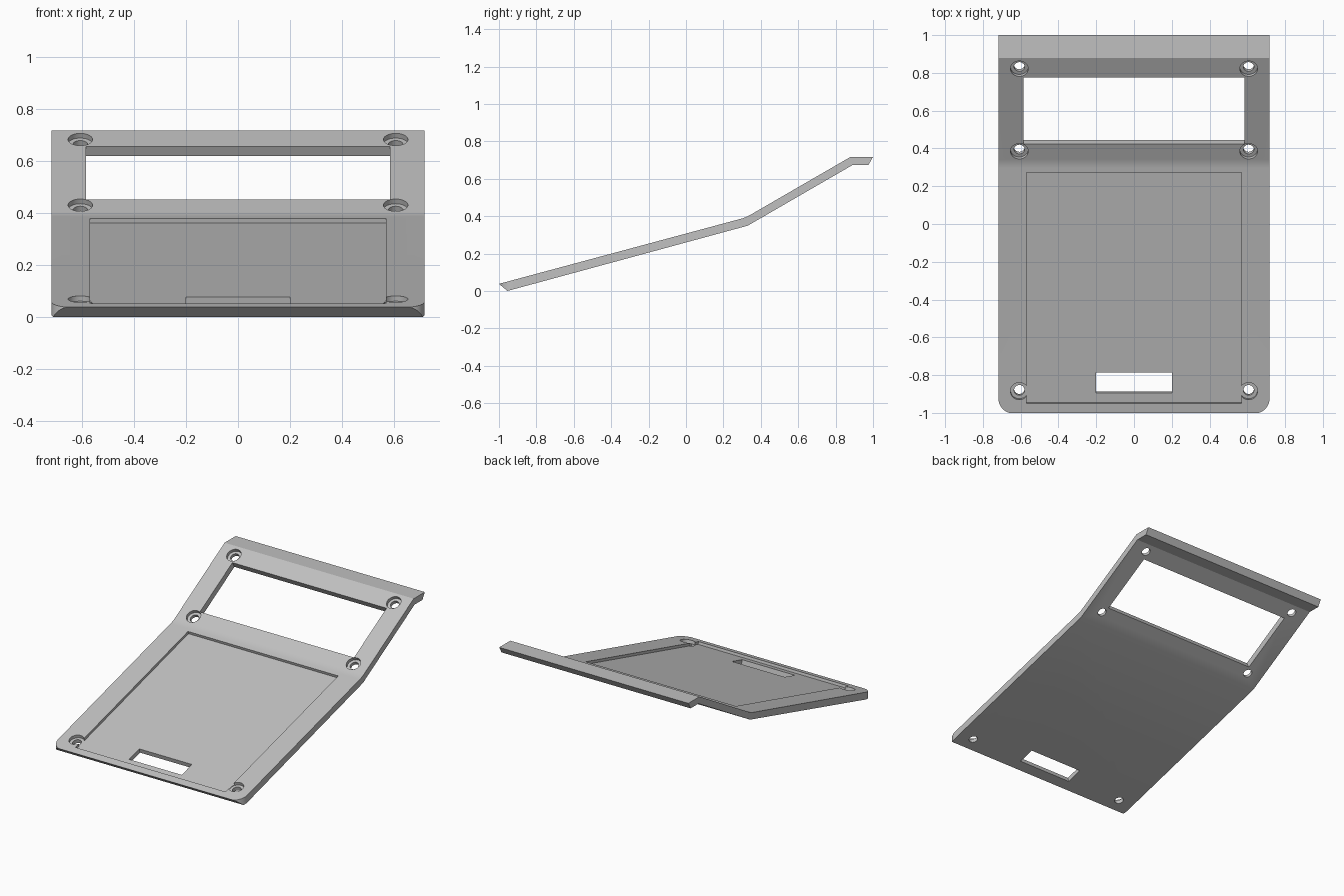
import bpy, bmesh, math
from mathutils import Matrix, Vector

if "Cube" in bpy.data.objects:
    bpy.data.objects.remove(bpy.data.objects["Cube"])

HALF_W = 0.718
FRONT, CREASE, CREST = Vector((-1, 0.038)), Vector((0.32, 0.393)), Vector((0.88, 0.717))

grey = bpy.data.materials.new("plain grey")
grey.use_nodes = True
COLOUR = (0.53, 0.53, 0.53, 1)
grey.diffuse_color = COLOUR
grey.node_tree.nodes["Principled BSDF"].inputs["Base Color"].default_value = COLOUR


def new_object(name, bm):
    bmesh.ops.recalc_face_normals(bm, faces=bm.faces)
    mesh = bpy.data.meshes.new(name)
    bm.to_mesh(mesh)
    bm.free()
    ob = bpy.data.objects.new(name, mesh)
    bpy.context.collection.objects.link(ob)
    mesh.materials.append(grey)
    return ob


def prism(name, points, offset):
    """Extrude a closed outline of 3D points along an offset."""
    bm = bmesh.new()
    face = bm.faces.new([bm.verts.new(p) for p in points])
    ext = bmesh.ops.extrude_face_region(bm, geom=[face])
    verts = [v for v in ext["geom"] if isinstance(v, bmesh.types.BMVert)]
    bmesh.ops.translate(bm, verts=verts, vec=offset)
    return new_object(name, bm)


def surface(x, y):
    """Frame lying on the top surface at x, y, with z along its normal."""
    a, b = (FRONT, CREASE) if y < CREASE.x else (CREASE, CREST)
    d = b - a
    z = a.y + (y - a.x) * d.y / d.x
    return Matrix.Translation((x, y, z)) @ Matrix.Rotation(math.atan2(d.y, d.x), 4, "X")


def boolean(target, cutter, operation="DIFFERENCE"):
    cutter.hide_render = True
    mod = target.modifiers.new("cut", "BOOLEAN")
    mod.operation, mod.solver, mod.object = operation, "EXACT", cutter
    bpy.context.view_layer.objects.active = target
    bpy.ops.object.modifier_apply(modifier=mod.name)
    bpy.data.objects.remove(cutter)


def cut_box(target, half_x, y0, y1, depth):
    """Rectangular cut square to the sloping surface."""
    m = surface(0, y0)
    length = (surface(0, y1).translation - m.translation).length
    bm = bmesh.new()
    size = Matrix.Diagonal((2 * half_x, length, depth + 0.1, 1))
    bmesh.ops.create_cube(bm, size=1, matrix=m @ Matrix.Translation((0, length / 2, 0.05 - depth / 2)) @ size)
    boolean(target, new_object("box_cutter", bm))


def cut_round(target, x, y, radius, depth):
    bm = bmesh.new()
    bmesh.ops.create_cone(bm, cap_ends=True, segments=40, radius1=radius, radius2=radius, depth=depth + 0.1,
                          matrix=surface(x, y) @ Matrix.Translation((0, 0, 0.05 - depth / 2)))
    boolean(target, new_object("round_cutter", bm))


# Bent plate from its side profile, with a soft bend on the top
p0 = CREASE + (FRONT - CREASE).normalized() * 0.025
p2 = CREASE + (CREST - CREASE).normalized() * 0.025
bend = [p0 * (1 - t) ** 2 + CREASE * 2 * t * (1 - t) + p2 * t * t for t in (i / 6 for i in range(7))]
profile = [FRONT, *bend, CREST, (1, 0.717), (0.975, 0.673), (0.89, 0.673), (0.33, 0.349), (-0.955, 0)]
plate = prism("cover_plate", [(-0.8, y, z) for y, z in profile], (1.6, 0, 0))

# Trim to width with rounded front corners
R, Y0 = 0.08, -1.003
outline = [(HALF_W, 1.1), (-HALF_W, 1.1)]
for cx, start in ((-HALF_W + R, math.pi), (HALF_W - R, 1.5 * math.pi)):
    for i in range(13):
        a = start + i * math.pi / 24
        outline.append((cx + R * math.cos(a), Y0 + R + R * math.sin(a)))
boolean(plate, prism("outline_trim", [(x, y, -0.5) for x, y in outline], (0, 0, 2)), "INTERSECT")

# Shallow recess, cable slot and display window
cut_box(plate, 0.57, -0.95, 0.272, 0.018)
cut_box(plate, 0.2, -0.9, -0.79, 0.2)
cut_box(plate, 0.585, 0.423, 0.775, 0.2)

# Counterbored screw holes
for side in (-1, 1):
    for y in (-0.885, 0.385, 0.822):
        cut_round(plate, side * 0.607, y, 0.047, 0.021)
        cut_round(plate, side * 0.607, y, 0.028, 0.2)

bpy.ops.object.select_all(action="DESELECT")
plate.select_set(True)
bpy.context.view_layer.objects.active = plate
bpy.ops.object.shade_smooth_by_angle(angle=math.radians(25))
